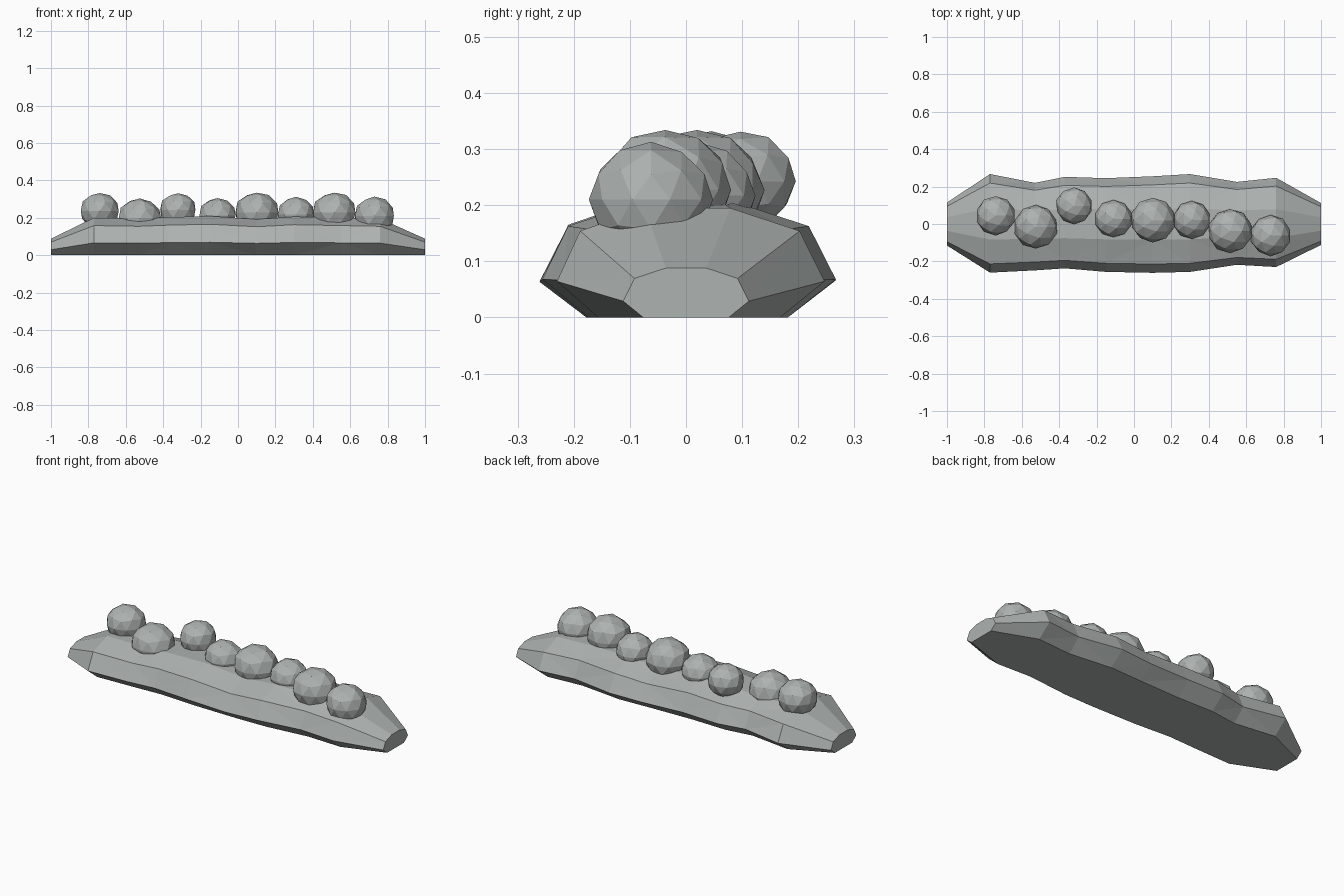
import bpy, bmesh, random
from mathutils import Vector

if "Cube" in bpy.data.objects:
    bpy.data.objects.remove(bpy.data.objects["Cube"])

random.seed(4)
stone = bpy.data.materials.new("grey stone")
stone.diffuse_color = (0.42, 0.45, 0.44, 1)
stone.use_nodes = True
stone.node_tree.nodes["Principled BSDF"].inputs["Base Color"].default_value = stone.diffuse_color


def finish(bm, name):
    bmesh.ops.recalc_face_normals(bm, faces=bm.faces)
    mesh = bpy.data.meshes.new(name)
    bm.to_mesh(mesh)
    bm.free()
    mesh.materials.append(stone)
    obj = bpy.data.objects.new(name, mesh)
    bpy.context.collection.objects.link(obj)
    return obj


# Long low slab: stations of x, front half width, back half width, height
stations = [
    (-1.00, 0.115, 0.115, 0.088), (-0.77, 0.260, 0.267, 0.200),
    (-0.53, 0.248, 0.220, 0.195), (-0.37, 0.237, 0.252, 0.203),
    (-0.15, 0.256, 0.245, 0.209), (0.10, 0.261, 0.255, 0.192),
    (0.30, 0.256, 0.267, 0.206), (0.55, 0.218, 0.225, 0.200),
    (0.76, 0.230, 0.247, 0.195), (1.00, 0.112, 0.112, 0.088)]
# Cross-section as fractions of half width and height
section = [(-0.68, 0), (-1, 0.33), (-0.82, 0.79), (-0.32, 1),
           (0.32, 1), (0.82, 0.79), (1, 0.33), (0.68, 0)]
bm = bmesh.new()
rings = []
for x, front, back, h in stations:
    rings.append([bm.verts.new((x, u * (front if u < 0 else back), v * h))
                  for u, v in section])
for a, b in zip(rings, rings[1:]):
    for i in range(8):
        j = (i + 1) % 8
        bm.faces.new((a[i], a[j], b[j], b[i]))
bm.faces.new(rings[0])
bm.faces.new(rings[-1])
bmesh.ops.triangulate(bm, faces=[f for f in bm.faces if len(f.verts) == 4])
finish(bm, "slab")

# Row of faceted boulders: x, y, radius, top height
boulders = [
    (-0.74, 0.045, 0.106, 0.332), (-0.525, -0.015, 0.118, 0.303),
    (-0.32, 0.097, 0.099, 0.331), (-0.11, 0.028, 0.100, 0.305),
    (0.10, 0.020, 0.120, 0.334), (0.31, 0.022, 0.102, 0.312),
    (0.515, -0.037, 0.119, 0.334), (0.73, -0.062, 0.110, 0.313)]
for n, (x, y, r, top) in enumerate(boulders, 1):
    bm = bmesh.new()
    bmesh.ops.create_icosphere(bm, subdivisions=2, radius=r)
    for v in bm.verts:
        v.co *= random.uniform(0.97, 1.02)
        v.co.z *= 0.92
    peak = max(v.co.z for v in bm.verts)
    bmesh.ops.translate(bm, verts=bm.verts, vec=Vector((x, y, top - peak)))
    finish(bm, f"boulder_{n}")
